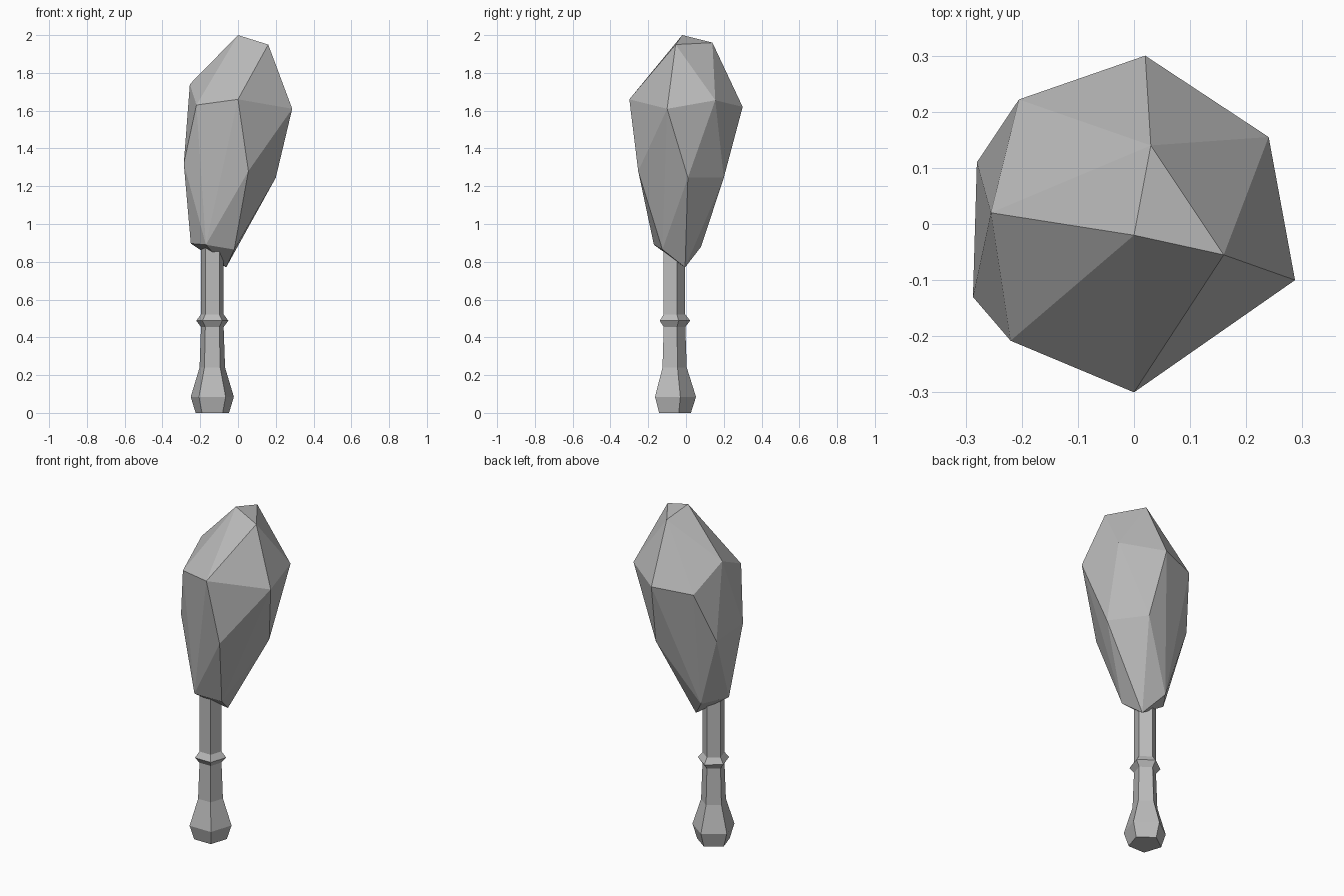
import bpy, bmesh
from math import sin, cos, pi
from mathutils import Vector

cube = bpy.data.objects.get("Cube")
if cube:
    bpy.data.objects.remove(cube, do_unlink=True)

grey = bpy.data.materials.new("stone_grey")
grey.use_nodes = True
colour = (0.5, 0.5, 0.5, 1)
grey.diffuse_color = colour
grey.node_tree.nodes["Principled BSDF"].inputs["Base Color"].default_value = colour


def finish(bm, name):
    bmesh.ops.recalc_face_normals(bm, faces=bm.faces)
    mesh = bpy.data.meshes.new(name)
    bm.to_mesh(mesh)
    bm.free()
    mesh.materials.append(grey)
    obj = bpy.data.objects.new(name, mesh)
    bpy.context.collection.objects.link(obj)
    return obj


# Rough-hewn head: the hull around a few corner points
crown = [(0, -.02, 2), (.16, -.055, 1.95), (.03, .14, 1.96), (-.255, .02, 1.74)]
shoulder = [(.287, -.1, 1.61), (0, -.3, 1.66), (-.22, -.208, 1.63),
            (-.205, .222, 1.6), (.02, .3, 1.62), (.24, .155, 1.655)]
waist = [(.2, .01, 1.245), (.055, -.253, 1.28), (-.287, -.13, 1.32),
         (-.28, .11, 1.3), (.06, .2, 1.245)]
neck = [(-.17, -.17, .89), (-.02, -.125, .865), (-.063, -.005, .77),
        (-.155, .08, .88), (-.25, -.05, .897)]
bm = bmesh.new()
for p in crown + shoulder + waist + neck:
    bm.verts.new(p)
bmesh.ops.convex_hull(bm, input=bm.verts)
finish(bm, "club_head")

# Five-sided handle: pommel, grip, collar and shaft as (radius, height)
profile = [(.093, 0), (.12, .085), (.071, .24), (.063, .455),
           (.089, .488), (.063, .522), (.063, .92)]
SIDES = 5
axis = Vector((-.136, -.067, 0))
bm = bmesh.new()
rings = []
for r, z in profile:
    angles = [pi / 2 + 2 * pi * i / SIDES for i in range(SIDES)]
    rings.append([bm.verts.new(axis + Vector((r * cos(a), r * sin(a), z))) for a in angles])
for low, high in zip(rings, rings[1:]):
    for i in range(SIDES):
        j = (i + 1) % SIDES
        bm.faces.new((low[i], low[j], high[j], high[i]))
bm.faces.new(rings[0])
bm.faces.new(rings[-1])
finish(bm, "handle")
